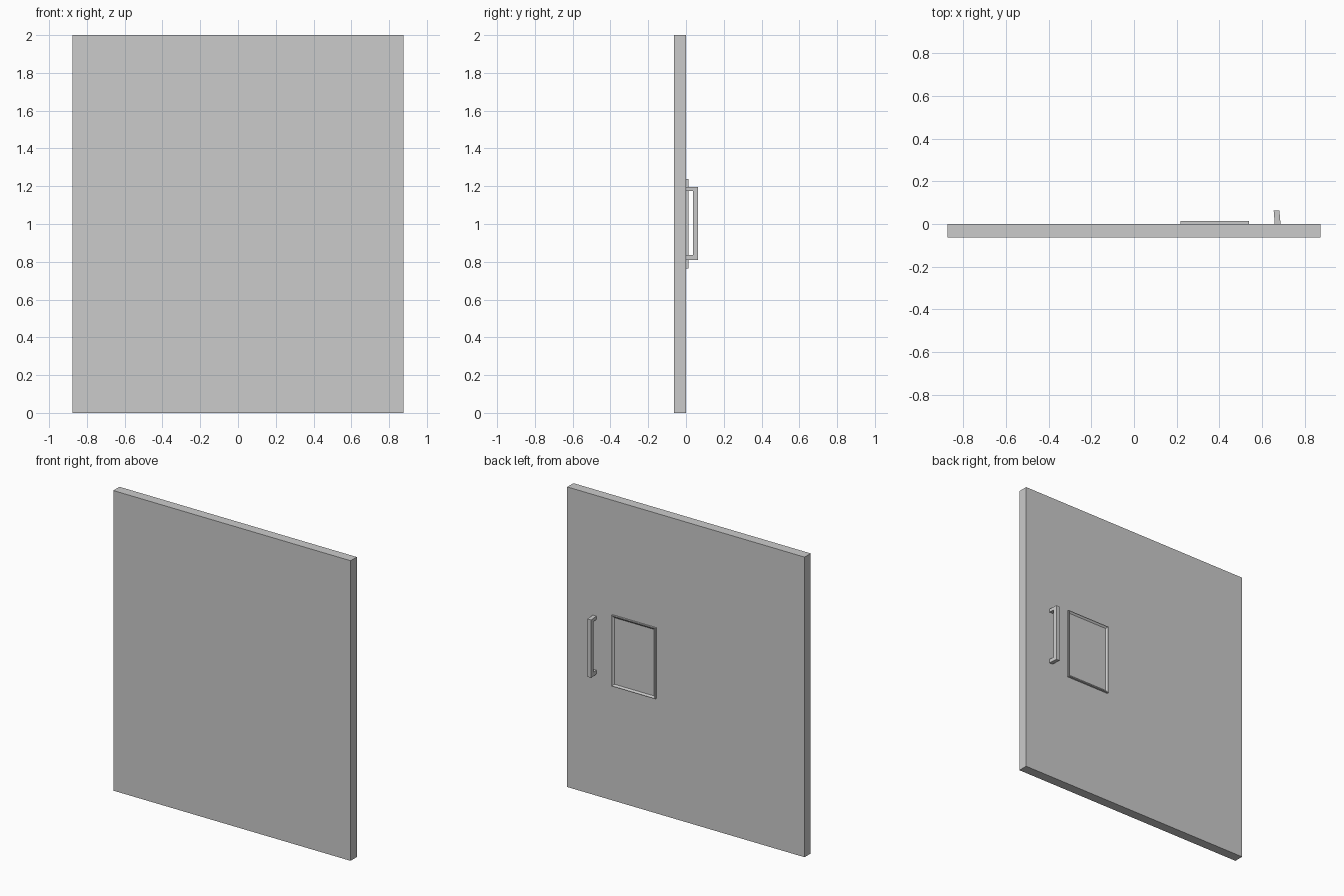
import bpy, bmesh
from mathutils import Vector

if "Cube" in bpy.data.objects:
    bpy.data.objects.remove(bpy.data.objects["Cube"])


def finish(bm, name):
    bmesh.ops.recalc_face_normals(bm, faces=bm.faces)
    mesh = bpy.data.meshes.new(name)
    bm.to_mesh(mesh)
    bm.free()
    obj = bpy.data.objects.new(name, mesh)
    bpy.context.collection.objects.link(obj)
    return obj


def box(lo, hi):
    bm = bmesh.new()
    bmesh.ops.create_cube(bm, size=1)
    lo, hi = Vector(lo), Vector(hi)
    for v in bm.verts:
        v.co = (lo + hi) / 2 + v.co * (hi - lo)
    return bm


# Door slab
finish(box((-0.875, -0.064, 0), (0.875, 0.001, 2)), "door_panel")

# Shallow tray on the back: thin rim, sloped inner walls, recessed floor
bm = box((0.218, -0.002, 0.765), (0.54, 0.013, 1.238))
bm.normal_update()
back = max(bm.faces, key=lambda f: f.calc_center_median().y)
bmesh.ops.inset_region(bm, faces=[back], thickness=0.005)
bmesh.ops.inset_region(bm, faces=[back], thickness=0.016, depth=-0.009)
finish(bm, "recessed_plate")

# Pull handle: U-shaped side profile (y, z) extruded along x, leaning slightly
profile = [(0, 0.81), (0.064, 0.81), (0.064, 1.196), (0, 1.196),
           (0, 1.174), (0.037, 1.174), (0.037, 0.836), (0, 0.836)]
bm = bmesh.new()
face = bm.faces.new([bm.verts.new((0.66 - 0.08 * y, y, z)) for y, z in profile])
ext = bmesh.ops.extrude_face_region(bm, geom=[face])
moved = [g for g in ext["geom"] if isinstance(g, bmesh.types.BMVert)]
bmesh.ops.translate(bm, verts=moved, vec=(0.027, 0, 0))
finish(bm, "pull_handle")
